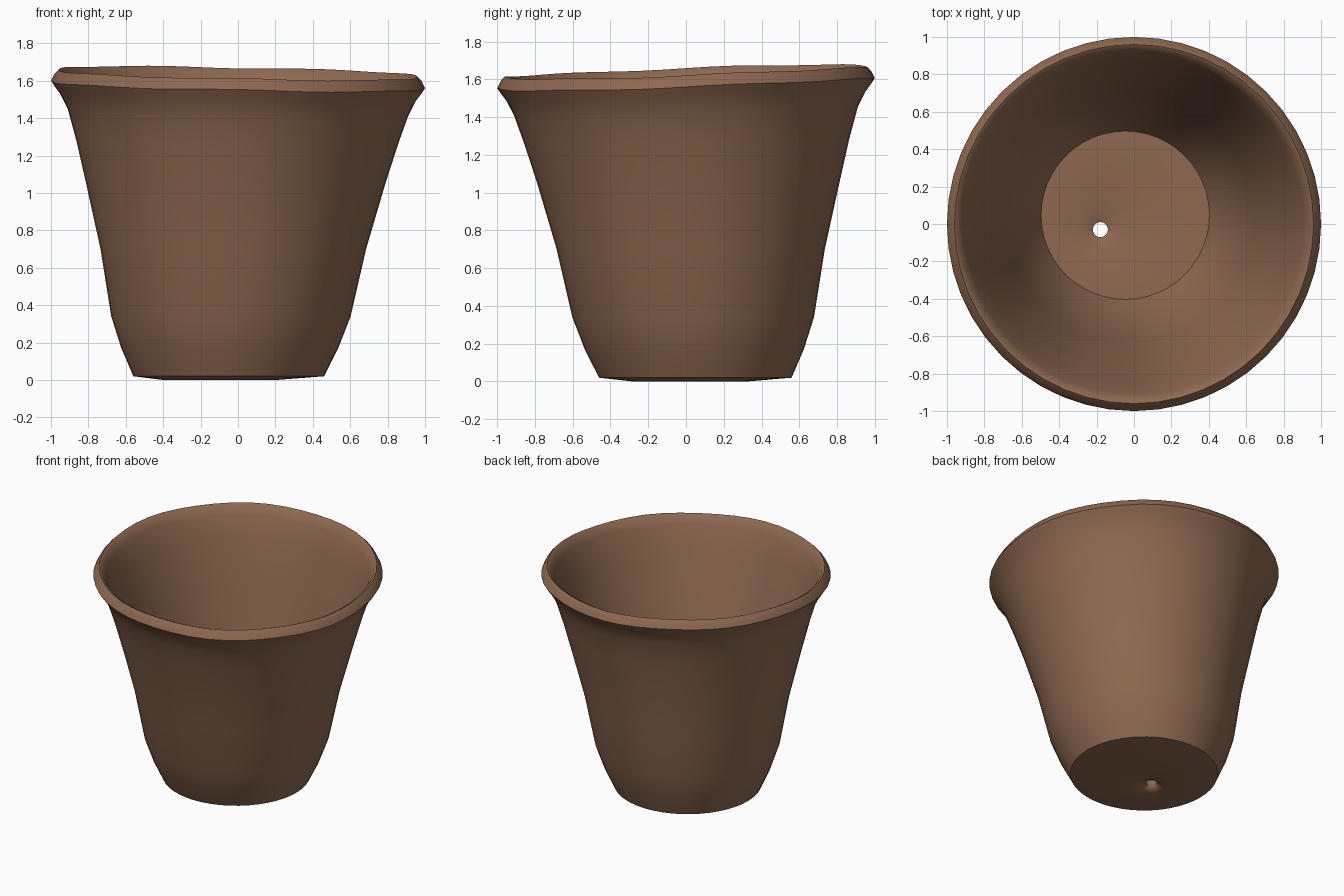
import bpy
import bmesh
from math import cos, sin, tau, radians
from mathutils import Vector

SEGMENTS = 48
FLARE_HEIGHT = 1.4
BASE_RADIUS = 0.45
BASE_CENTRE = Vector((-0.05, 0.05))
DRAIN_CENTRE = Vector((-0.18, -0.03))
DRAIN_RADIUS = 0.04

cube = bpy.data.objects.get("Cube")
if cube:
    bpy.data.objects.remove(cube)


def make_material(name, colour):
    material = bpy.data.materials.new(name)
    material.use_nodes = True
    material.diffuse_color = colour
    shader = material.node_tree.nodes["Principled BSDF"]
    shader.inputs["Base Color"].default_value = colour
    return material


def clamp(value):
    return max(0, min(1, value))


def ring_centre(radius, height):
    """The base sits off centre, and the drain hole further off still."""
    wall_centre = BASE_CENTRE * clamp(1 - height / FLARE_HEIGHT)
    outward = clamp((radius - DRAIN_RADIUS) / (BASE_RADIUS - DRAIN_RADIUS))
    return DRAIN_CENTRE.lerp(wall_centre, outward)


def rim_lift(x, y, angle, height):
    """The hand-made rim tilts and wavers, fading out down the wall."""
    wobble = (sin(3 * angle) + sin(7 * angle)) / 300
    tilt = y / 30 - x / 50
    return (tilt + wobble) * clamp((height - 1) / (FLARE_HEIGHT - 1))


def add_ring(bm, radius, height):
    centre = ring_centre(radius, height)
    ring = []
    for step in range(SEGMENTS):
        angle = tau * step / SEGMENTS
        x = centre.x + radius * cos(angle)
        y = centre.y + radius * sin(angle)
        z = height + rim_lift(x, y, angle, height)
        ring.append(bm.verts.new((x, y, z)))
    return ring


def bridge_rings(bm, lower, upper):
    for step in range(SEGMENTS):
        following = (step + 1) % SEGMENTS
        bm.faces.new((lower[step], lower[following],
                      upper[following], upper[step]))


# Profile points are radius and height
underside = [(DRAIN_RADIUS, 0.03), (0.07, 0.01), (0.12, 0), (0.3, 0)]
outer_wall = [(0.51, 0.02), (0.58, 0.17), (0.64, 0.34), (0.71, 0.7),
              (0.8, 1.05), (0.86, 1.27), (0.91, 1.43), (0.95, 1.51)]
lip = [(0.98, 1.55), (1, 1.58), (0.98, 1.62), (0.96, 1.64), (0.94, 1.63)]
inner_wall = [(0.91, 1.57), (0.86, 1.43), (0.77, 1.1), (0.66, 0.7),
              (0.57, 0.3), (BASE_RADIUS, 0.09)]
floor = [(0.1, 0.09), (DRAIN_RADIUS, 0.07)]

# One closed shell running from the drain hole around the wall and back
bm = bmesh.new()
profile = underside + outer_wall + lip + inner_wall + floor
rings = [add_ring(bm, radius, height) for radius, height in profile]
for lower, upper in zip(rings, rings[1:] + rings[:1]):
    bridge_rings(bm, lower, upper)
bmesh.ops.recalc_face_normals(bm, faces=bm.faces)

mesh = bpy.data.meshes.new("flower_pot")
bm.to_mesh(mesh)
bm.free()
mesh.materials.append(make_material("brown_clay", (0.27, 0.14, 0.08, 1)))
pot = bpy.data.objects.new("flower_pot", mesh)
bpy.context.collection.objects.link(pot)

# Smooth clay with crisp edges at the base and the floor
bpy.ops.object.select_all(action="DESELECT")
pot.select_set(True)
bpy.context.view_layer.objects.active = pot
bpy.ops.object.shade_smooth_by_angle(angle=radians(48))
